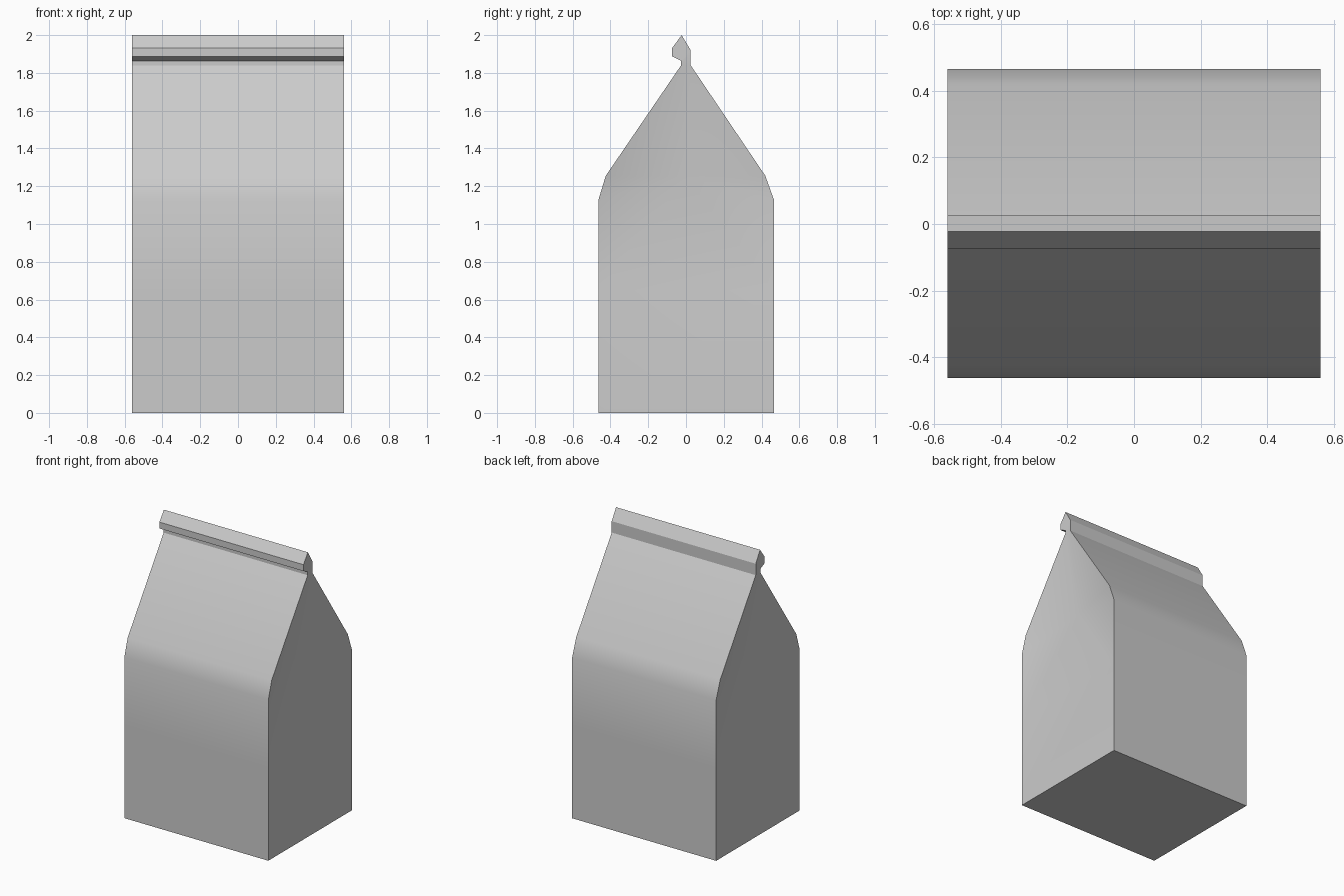
import bpy, bmesh, math

if "Cube" in bpy.data.objects:
    bpy.data.objects.remove(bpy.data.objects["Cube"])

HALF_WIDTH = 0.56
GUSSET_Z, GUSSET_DEPTH = 1.25, 0.09

# Side outline (y, z): box, tapered shoulders, pinched neck, top folded forward
profile = [
    (-0.463, 0.0), (0.465, 0.0), (0.465, 0.65),
    (0.465, 1.13), (0.42, 1.255),
    (0.025, 1.84), (0.025, 1.92),
    (-0.023, 2.0), (-0.073, 1.932), (-0.073, 1.887),
    (-0.026, 1.864), (-0.026, 1.84),
    (-0.425, 1.255), (-0.463, 1.13), (-0.463, 0.65),
]
n = len(profile)
bm = bmesh.new()
sides = [[bm.verts.new((s * HALF_WIDTH, y, z)) for y, z in profile] for s in (-1, 1)]

# Front, back, bottom and fold panels
a, b = sides
for i in range(n):
    j = (i + 1) % n
    bm.faces.new((a[i], a[j], b[j], b[i]))

# Side panels: flat base, inward gusset, flat end of the fold
for s, v in zip((-1, 1), sides):
    bm.faces.new((v[0], v[1], v[2], v[14]))
    bm.faces.new(v[5:12])
    mid = bm.verts.new((s * (HALF_WIDTH - GUSSET_DEPTH), 0, GUSSET_Z))
    rim = v[2:6] + v[11:15]
    for k in range(len(rim)):
        bm.faces.new((rim[k], rim[(k + 1) % len(rim)], mid))
bmesh.ops.recalc_face_normals(bm, faces=bm.faces)

mesh = bpy.data.meshes.new("paper_bag")
bm.to_mesh(mesh)
bm.free()
bag = bpy.data.objects.new("paper_bag", mesh)
bpy.context.collection.objects.link(bag)

# Soft shoulder bends, sharp folds
bpy.context.view_layer.objects.active = bag
bag.select_set(True)
bpy.ops.object.shade_smooth_by_angle(angle=math.radians(30))
